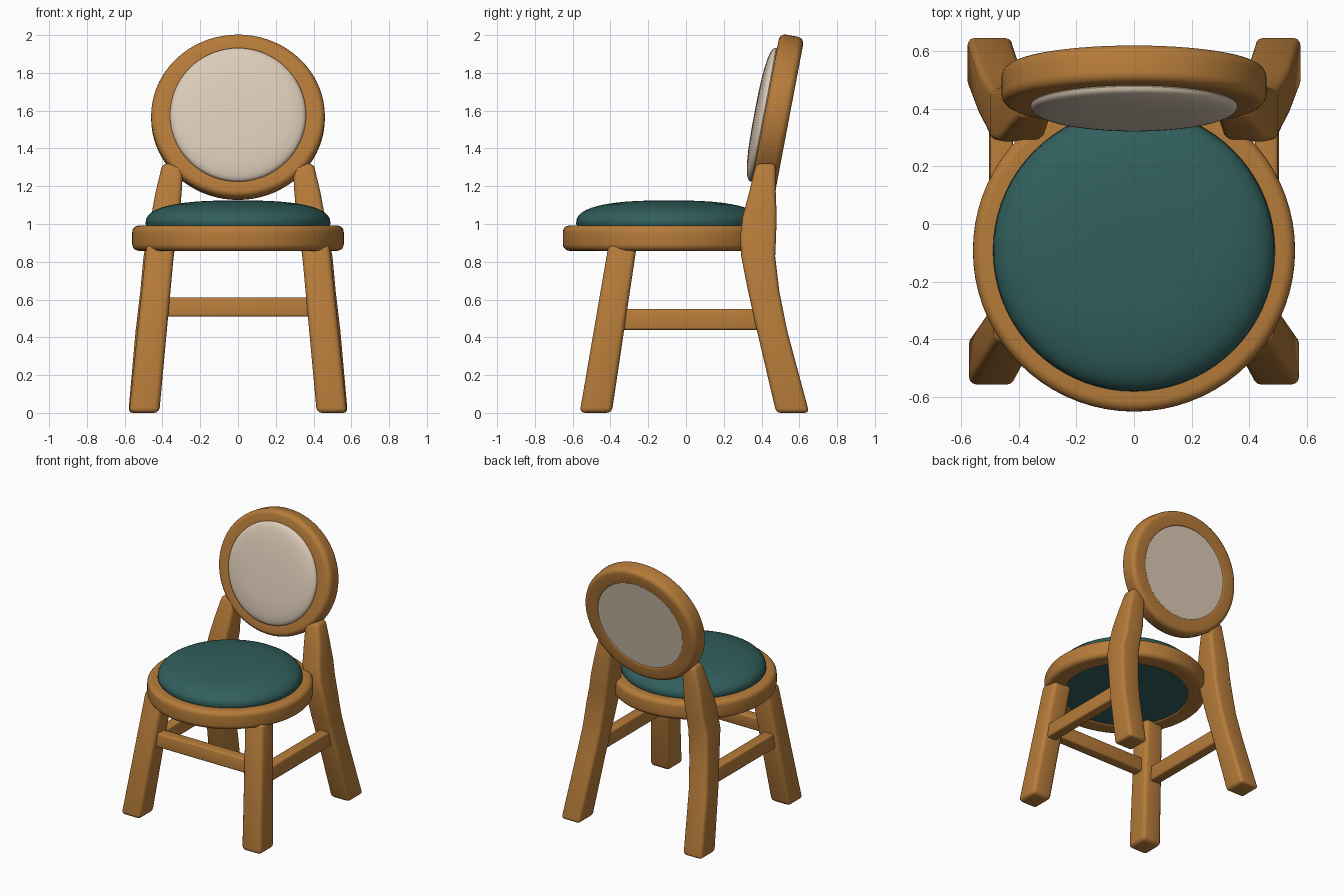
import bpy, bmesh, math
from mathutils import Vector

if "Cube" in bpy.data.objects:
    bpy.data.objects.remove(bpy.data.objects["Cube"])


def material(name, rgb):
    m = bpy.data.materials.new(name)
    m.diffuse_color = (*rgb, 1)
    m.use_nodes = True
    m.node_tree.nodes["Principled BSDF"].inputs["Base Color"].default_value = m.diffuse_color
    return m


WOOD = material("warm wood", (0.47, 0.2, 0.042))
TEAL = material("teal fabric", (0.03, 0.115, 0.108))
CREAM = material("cream fabric", (0.72, 0.6, 0.48))


def finish(bm, name, mat, angle=40):
    bmesh.ops.recalc_face_normals(bm, faces=bm.faces)
    me = bpy.data.meshes.new(name)
    bm.to_mesh(me)
    bm.free()
    me.materials.append(mat)
    for p in me.polygons:
        p.use_smooth = True
    me.set_sharp_from_angle(angle=math.radians(angle))
    ob = bpy.data.objects.new(name, me)
    bpy.context.collection.objects.link(ob)
    return ob


def lathe(name, profile, mat, closed=False, n=72, sy=1.0):
    """Turn an (r, z) profile around z; sy squashes it along local y."""
    bm = bmesh.new()
    rings = []
    for i in range(n):
        a = 2 * math.pi * i / n
        rings.append([bm.verts.new((r * math.cos(a), r * math.sin(a) * sy, z)) for r, z in profile])
    m = len(profile)
    for i in range(n):
        p, q = rings[i], rings[(i + 1) % n]
        for j in range(m if closed else m - 1):
            k = (j + 1) % m
            bm.faces.new((p[j], q[j], q[k], p[k]))
    bmesh.ops.remove_doubles(bm, verts=bm.verts, dist=1e-5)
    return finish(bm, name, mat)


def ring_profile(r0, r1, h, rad, steps=5):
    """Rectangle r0..r1 by -h..h, with rounded outer corners and softer inner ones."""
    pts = []
    for cx, cz, start, c in ((r1, -h, -90, rad), (r1, h, 0, rad), (r0, h, 90, 0.01), (r0, -h, 180, 0.01)):
        ox = cx - c if cx == r1 else cx + c
        oz = cz - math.copysign(c, cz)
        for s in range(steps + 1):
            a = math.radians(start + 90 * s / steps)
            pts.append((ox + c * math.cos(a), oz + c * math.sin(a)))
    return pts


def dome(r_base, z_base, r, z_edge, height, steps=12, power=2.6):
    """Cushion profile: flat underside, straight plug, superellipse dome."""
    pts = [(0, z_base), (r_base, z_base), (r_base, z_edge - 0.02), (r - 0.012, z_edge - 0.02)]
    for s in range(steps + 1):
        a = math.pi / 2 * s / steps
        pts.append((r * max(math.cos(a), 0) ** (2 / power) if s < steps else 0,
                    z_edge + height * math.sin(a) ** (2 / power)))
    return pts


def loft(name, stations, mat, bevel=0.028, mirror=False):
    """Box section (cx, cy, z, wx, wy) lofted upward, with rounded edges."""
    bm = bmesh.new()
    rows = []
    for x, y, z, wx, wy in stations:
        rows.append([bm.verts.new((x + sx * wx / 2, y + s * wy / 2, z))
                     for sx, s in ((-1, -1), (1, -1), (1, 1), (-1, 1))])
    for a, b in zip(rows, rows[1:]):
        for i in range(4):
            j = (i + 1) % 4
            bm.faces.new((a[i], a[j], b[j], b[i]))
    bm.faces.new(rows[0][::-1])
    bm.faces.new(rows[-1])
    bmesh.ops.recalc_face_normals(bm, faces=bm.faces)
    sharp = [e for e in bm.edges if e.calc_face_angle(0) > math.radians(45)]
    bmesh.ops.bevel(bm, geom=sharp, offset=bevel, segments=3, profile=0.5, affect='EDGES')
    ob = finish(bm, name, mat)
    if mirror:
        mod = ob.modifiers.new("mirror", 'MIRROR')
        mod.use_bisect_axis[0] = False
        mod.use_mirror_merge = False
    return ob


# Seat frame and cushion
seat = lathe("seat_frame", ring_profile(0.43, 0.56, 0.067, 0.035), WOOD, closed=True)
seat.location = (0, -0.092, 0.925)
pad = lathe("seat_cushion", dome(0.432, -0.06, 0.49, 0.075, 0.125), TEAL)
pad.location = (0, -0.092, 0.925)

# Tilted round backrest
tilt = math.radians(90 - 10.7)
back = lathe("back_frame", ring_profile(0.345, 0.46, 0.066, 0.035), WOOD, closed=True, sy=0.955)
cushion = lathe("back_cushion", dome(0.345, -0.06, 0.36, 0.07, 0.05), CREAM)
for ob in (back, cushion):
    ob.location = (0, 0.48, 1.565)
    ob.rotation_euler = (tilt, 0, 0)

# Legs
loft("front_legs", [(0.497, -0.478, 0.01, 0.16, 0.17),
                    (0.41, -0.335, 0.90, 0.15, 0.15)], WOOD, mirror=True)
loft("back_legs", [(0.503, 0.565, 0.01, 0.155, 0.175),
                   (0.465, 0.457, 0.44, 0.155, 0.16),
                   (0.44, 0.412, 0.65, 0.155, 0.165),
                   (0.42, 0.382, 0.84, 0.16, 0.18),
                   (0.40, 0.382, 0.95, 0.15, 0.19),
                   (0.385, 0.390, 1.05, 0.15, 0.18),
                   (0.367, 0.405, 1.18, 0.138, 0.14),
                   (0.345, 0.423, 1.33, 0.11, 0.105)], WOOD, bevel=0.024, mirror=True)

# Stretchers: one at the front, one on each side
loft("front_stretcher", [(0, -0.40, 0.51, 0.84, 0.08),
                         (0, -0.39, 0.61, 0.84, 0.08)], WOOD, bevel=0.012)
loft("side_stretchers", [(0.465, 0.04, 0.44, 0.08, 0.86),
                         (0.46, 0.04, 0.55, 0.08, 0.84)], WOOD, bevel=0.012, mirror=True)

# Feet rest on the ground
for name in ("front_legs", "back_legs"):
    bpy.data.objects[name].location.z = -0.01
